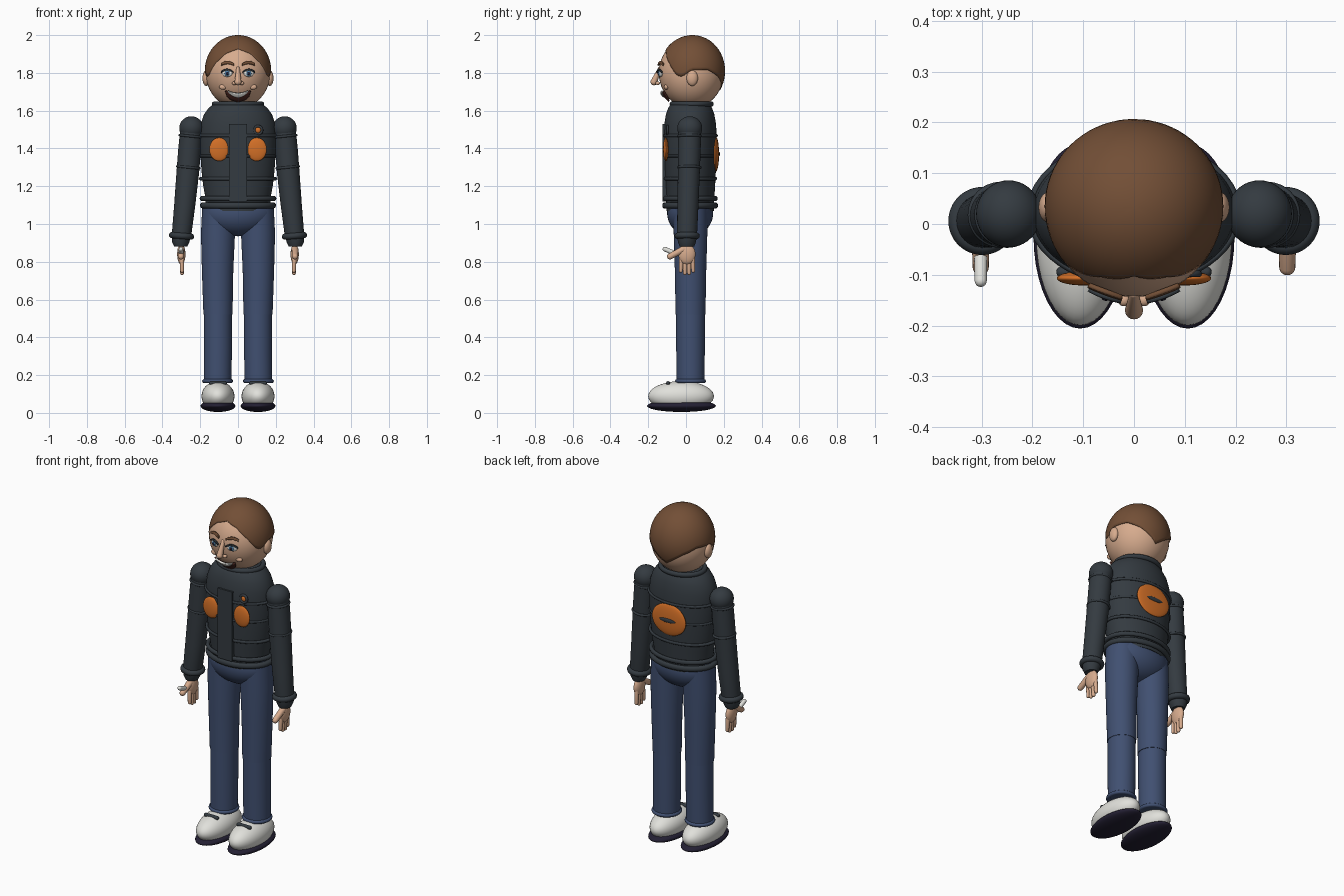
import bpy, bmesh, math
from mathutils import Vector

cube = bpy.data.objects.get("Cube")
if cube:
    bpy.data.objects.remove(cube, do_unlink=True)


def material(name, r, g, b):
    m = bpy.data.materials.new(name)
    m.use_nodes = True
    m.diffuse_color = (r, g, b, 1)
    bsdf = m.node_tree.nodes["Principled BSDF"]
    bsdf.inputs["Base Color"].default_value = (r, g, b, 1)
    bsdf.inputs["Roughness"].default_value = 0.7
    return m


skin = material("skin", .68, .41, .27)
brown = material("hair_brown", .17, .078, .037)
charcoal = material("charcoal", .034, .043, .052)
denim = material("denim", .052, .08, .165)
white = material("off_white", .75, .75, .71)
navy = material("sole_navy", .017, .014, .033)
orange = material("orange", .65, .16, .02)
blue = material("iris_blue", .07, .2, .36)
maroon = material("mouth_brown", .07, .02, .015)


def finish(ob, name, mat):
    ob.name = ob.data.name = name
    ob.data.materials.append(mat)
    bpy.ops.object.select_all(action='DESELECT')
    ob.select_set(True)
    bpy.context.view_layer.objects.active = ob
    bpy.ops.object.shade_smooth_by_angle(angle=math.radians(50))
    return ob


def from_bmesh(bm, name, mat):
    bmesh.ops.recalc_face_normals(bm, faces=bm.faces)
    me = bpy.data.meshes.new(name)
    bm.to_mesh(me)
    bm.free()
    ob = bpy.data.objects.new(name, me)
    bpy.context.collection.objects.link(ob)
    return finish(ob, name, mat)


def ball(name, loc, radii, mat, rot=(0, 0, 0)):
    bpy.ops.mesh.primitive_uv_sphere_add(segments=40, ring_count=24, location=loc, rotation=rot)
    ob = bpy.context.object
    ob.scale = radii
    return finish(ob, name, mat)


def ring(name, loc, rx, ry, tube, mat, rot=(0, 0, 0)):
    bpy.ops.mesh.primitive_torus_add(major_radius=rx, minor_radius=tube, major_segments=48,
                                     minor_segments=10, location=loc, rotation=rot)
    ob = bpy.context.object
    ob.scale = (1, ry / rx, 1)
    return finish(ob, name, mat)


def box(name, loc, size, mat):
    bpy.ops.mesh.primitive_cube_add(size=1, location=loc)
    ob = bpy.context.object
    ob.scale = size
    bevel = ob.modifiers.new("soft edges", 'BEVEL')
    bevel.width = 0.004
    return finish(ob, name, mat)


def loft(name, sections, mat, n=40):
    """Stack of ellipses (x, y, z, rx, ry) joined into a closed body."""
    bm = bmesh.new()
    rows = []
    for x, y, z, rx, ry in sections:
        rows.append([bm.verts.new((x + rx * math.cos(math.tau * i / n),
                                   y + ry * math.sin(math.tau * i / n), z)) for i in range(n)])
    for a, b in zip(rows, rows[1:]):
        for i in range(n):
            bm.faces.new((a[i], a[(i + 1) % n], b[(i + 1) % n], b[i]))
    bm.faces.new(rows[0])
    bm.faces.new(rows[-1])
    return from_bmesh(bm, name, mat)


def capsule(name, a, b, ra, rb, mat):
    """Round-ended tapering limb from a to b."""
    a, b = Vector(a), Vector(b)
    turn = (b - a).to_track_quat('Z', 'Y')
    length, steps, n = (b - a).length, 5, 16
    prof = [(-ra * math.cos(t * math.pi / 10), ra * math.sin(t * math.pi / 10)) for t in range(1, steps + 1)]
    prof += [(length + rb * math.sin(t * math.pi / 10), rb * math.cos(t * math.pi / 10)) for t in range(steps)]
    ob = loft(name, [(0, 0, z, r, r) for z, r in prof], mat, n)
    ob.rotation_mode = 'QUATERNION'
    ob.rotation_quaternion = turn
    ob.location = a
    return ob


# Head
HEAD, HEAD_R = Vector((0, .028, 1.8)), Vector((.171, .172, .187))
ball("head", HEAD, HEAD_R, skin)
loft("neck", [(0, .03, 1.56, .09, .09), (0, .03, 1.68, .09, .09)], skin)


def face_y(x, z):
    q = 1 - (x / HEAD_R.x) ** 2 - ((z - HEAD.z) / HEAD_R.z) ** 2
    return HEAD.y - HEAD_R.y * math.sqrt(max(q, 0))


def face_patch(name, cx, half, top, bottom, mat, lift):
    """Thin shape hugging the face between two curves of u in -1..1."""
    bm = bmesh.new()
    rows = []
    for i in range(17):
        u = i / 8 - 1
        x = cx + half * u
        row = []
        for k in range(5):
            z = bottom(u) + (top(u) - bottom(u)) * k / 4
            row.append(bm.verts.new((x, face_y(x, z) - lift, z)))
        rows.append(row)
    for a, b in zip(rows, rows[1:]):
        for k in range(4):
            bm.faces.new((a[k], b[k], b[k + 1], a[k + 1]))
    ob = from_bmesh(bm, name, mat)
    ob.modifiers.new("depth", 'SOLIDIFY').thickness = 0.009
    ob.modifiers["depth"].offset = 0
    return ob


# Hair cap with a shaped hairline: heights from forehead round to nape
HAIRLINE = [(0, 1.93), (25, 1.905), (45, 1.85), (62, 1.785), (72, 1.78),
            (88, 1.815), (120, 1.815), (145, 1.78), (180, 1.71)]


def hairline(deg):
    for (a, za), (b, zb) in zip(HAIRLINE, HAIRLINE[1:]):
        if deg <= b:
            return za + (zb - za) * (deg - a) / (b - a)


bm = bmesh.new()
N, M = 72, 18
rows = []
for k in range(1, M + 1):
    row = []
    for i in range(N):
        az = math.tau * i / N
        low = hairline(min(math.degrees(az), 360 - math.degrees(az)))
        polar = math.acos((low - 1.81) / .19) * k / M
        row.append(bm.verts.new((.176 * math.sin(polar) * math.sin(az),
                                 .035 - (.178 if math.cos(az) > 0 else .172) * math.sin(polar) * math.cos(az),
                                 1.81 + .19 * math.cos(polar))))
    rows.append(row)
pole = bm.verts.new((0, .035, 2))
for i in range(N):
    j = (i + 1) % N
    bm.faces.new((pole, rows[0][i], rows[0][j]))
    for a, b in zip(rows, rows[1:]):
        bm.faces.new((a[i], b[i], b[j], a[j]))
hair = from_bmesh(bm, "hair", brown)
hair.modifiers.new("depth", 'SOLIDIFY').thickness = 0.012

# Face: nose, mouth, eyes, brows, ears
capsule("nose", (0, -.138, 1.825), (0, -.17, 1.752), .009, .018, skin)
face_patch("mouth", 0, .066, lambda u: 1.69 + .016 * u * u,
           lambda u: 1.704 - .054 * math.sqrt(1 - u * u), maroon, .014)
face_patch("teeth", 0, .054, lambda u: 1.692 + .013 * u * u,
           lambda u: 1.672 + .03 * u * u, white, .02)
for side, s in (("left", 1), ("right", -1)):
    ex, ez = .057 * s, 1.797
    ball(side + "_nostril", (.02 * s, -.15, 1.745), (.012, .012, .01), skin)
    ball(side + "_cheek", (.08 * s, face_y(.08, 1.725) + .003, 1.725), (.02, .012, .014), skin)
    ball(side + "_eye", (ex, face_y(ex, ez), ez), (.028, .01, .018), white, (0, 0, .3 * s))
    ball(side + "_iris", (ex, face_y(ex, ez) - .008, ez), (.014, .006, .015), blue, (0, 0, .3 * s))
    ball(side + "_pupil", (ex, face_y(ex, ez) - .013, ez), (.007, .004, .008), navy, (0, 0, .3 * s))
    face_patch(side + "_lash", ex, .032, lambda u: 1.822 - .014 * u * u,
               lambda u: 1.813 - .013 * u * u, charcoal, .01)
    face_patch(side + "_eyebrow", .056 * s, .033, lambda u: 1.862 - .012 * u * u,
               lambda u: 1.847 - .009 * u * u, brown, .008)
    ball(side + "_ear", (.168 * s, .033, 1.772), (.02, .03, .041), skin)

# Jacket body
TORSO = [(1.07, .17, .125), (1.14, .172, .128), (1.2, .184, .132), (1.28, .193, .136), (1.38, .2, .139),
         (1.47, .202, .14), (1.53, .197, .137), (1.58, .18, .128), (1.615, .155, .116),
         (1.64, .12, .1), (1.652, .08, .07)]
loft("jacket_body", [(0, .022, z, rx, ry) for z, rx, ry in TORSO], charcoal, 56)
for i, (z, rx, ry, t) in enumerate([(1.468, .204, .141, .008), (1.36, .198, .138, .007),
                                    (1.24, .198, .136, .009), (1.135, .19, .137, .013),
                                    (1.098, .186, .136, .016)]):
    ring(f"jacket_band_{i + 1}", (0, .022, z), rx, ry, t, charcoal)
ring("collar", (0, .03, 1.635), .125, .105, .014, charcoal)
box("front_placket", (0, -.107, 1.325), (.094, .034, .41), charcoal)

# Orange panels and chest badge
for side, s in (("left", 1), ("right", -1)):
    ball(side + "_chest_disc", (.1 * s, -.107, 1.395), (.052, .014, .062), orange)
ball("back_disc", (0, .158, 1.37), (.11, .017, .092), orange)
ball("back_slot", (0, .174, 1.37), (.052, .006, .012), charcoal)
ring("badge_rim", (.106, -.098, 1.497), .021, .021, .007, charcoal, (math.pi / 2, 0, 0))
ball("badge_centre", (.106, -.098, 1.497), (.015, .008, .015), orange)

# Arms and hands
for side, s in (("left", 1), ("right", -1)):
    ball(side + "_shoulder", (.247 * s, .02, 1.507), (.064, .066, .063), charcoal)
    loft(side + "_sleeve", [(.247 * s, .02, 1.51, .058, .06), (.256 * s, .018, 1.4, .06, .06),
                            (.266 * s, .015, 1.27, .06, .058), (.282 * s, .01, 1.1, .056, .056),
                            (.298 * s, .006, .95, .052, .053), (.303 * s, .005, .905, .046, .048),
                            (.303 * s, .005, .88, .034, .038)], charcoal)
    for i, (x, z, r) in enumerate([(.25, 1.465, .058), (.263, 1.3, .058)]):
        ring(f"{side}_sleeve_band_{i + 1}", (x * s, .018, z), r, r, .007, charcoal, (0, -.1 * s, 0))
    ring(side + "_cuff", (.299 * s, .006, .937), .05, .05, .017, charcoal, (0, -.08 * s, 0))
    ball(side + "_palm", (.3 * s, .005, .84), (.022, .045, .055), skin)
    for i in range(4):
        y = -.025 + .02 * i
        tip = .74 if i in (1, 2) else .752
        capsule(f"{side}_finger_{i + 1}", (.298 * s, y, .82), (.296 * s, y * 1.1, tip), .012, .01, skin)
    capsule(side + "_thumb", (.302 * s, -.015, .865), (.302 * s, -.085, .828), .018, .016, skin)
capsule("white_stick", (-.302, -.06, .845), (-.302, -.112, .867), .013, .012, white)

# Trousers
ball("hips", (0, .022, 1.06), (.19, .122, .125), denim)
for side, s in (("left", 1), ("right", -1)):
    loft(side + "_thigh", [(.103 * s, .024, 1.1, .086, .09), (.106 * s, .024, .95, .09, .089),
                           (.108 * s, .024, .75, .083, .083), (.106 * s, .024, .52, .077, .079)], denim)
    loft(side + "_shin", [(.106 * s, .024, .53, .074, .077), (.106 * s, .024, .35, .074, .076),
                          (.108 * s, .024, .16, .073, .073)], denim)
    ring(side + "_trouser_hem", (.108 * s, .024, .168), .071, .071, .011, denim)
    # Shoes
    ball(side + "_shoe", (.106 * s, -.026, .088), (.087, .174, .08), white)
    ball(side + "_sole", (.106 * s, -.024, .037), (.092, .182, .032), navy)
    capsule(side + "_shoe_strap", (.07 * s, -.095, .157), (.142 * s, -.095, .157), .011, .011, charcoal)
